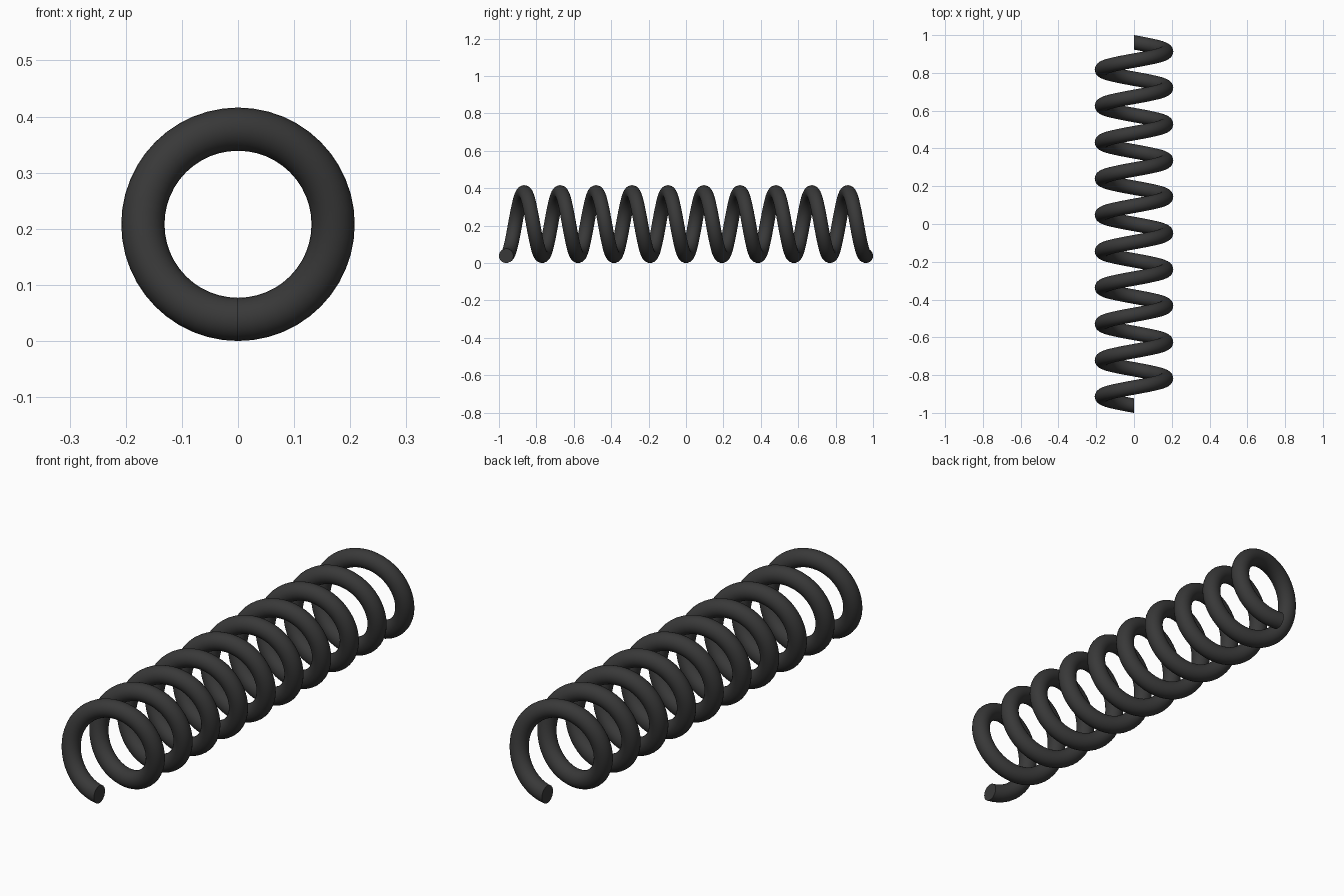
import bpy, bmesh, math

if "Cube" in bpy.data.objects:
    bpy.data.objects.remove(bpy.data.objects["Cube"])

R, r = 0.1695, 0.0385        # coil radius, wire radius
TURNS, STEPS, SIDES = 10, 48, 24
LENGTH = 2.0 - 2 * r         # axial travel of the wire centre
CZ = R + r                   # coil axis height

bm = bmesh.new()


def wire_ring(i):
    """Round wire section lying in the radial plane, swept along the helix."""
    a = 2 * math.pi * i / STEPS
    y0 = -LENGTH / 2 + LENGTH * i / (TURNS * STEPS)
    ring = []
    for k in range(SIDES):
        b = 2 * math.pi * k / SIDES
        d = R + r * math.cos(b)
        ring.append(bm.verts.new((-d * math.sin(a), y0 + r * math.sin(b), CZ - d * math.cos(a))))
    return ring


# Coiled wire
rings = [wire_ring(i) for i in range(TURNS * STEPS + 1)]
for p, q in zip(rings, rings[1:]):
    for k in range(SIDES):
        n = (k + 1) % SIDES
        bm.faces.new((p[k], p[n], q[n], q[k]))

# Flat wire ends
bm.faces.new(rings[0])
bm.faces.new(rings[-1])
bmesh.ops.recalc_face_normals(bm, faces=bm.faces)

mesh = bpy.data.meshes.new("coil_spring")
bm.to_mesh(mesh)
bm.free()
spring = bpy.data.objects.new("coil_spring", mesh)
bpy.context.collection.objects.link(spring)

# Dark steel colour
mat = bpy.data.materials.new("dark_steel")
mat.diffuse_color = (0.04, 0.04, 0.04, 1)
mat.use_nodes = True
mat.node_tree.nodes["Principled BSDF"].inputs["Base Color"].default_value = mat.diffuse_color
mesh.materials.append(mat)

# Smooth wire with sharp cut ends
bpy.context.view_layer.objects.active = spring
spring.select_set(True)
bpy.ops.object.shade_smooth_by_angle(angle=math.radians(40))
